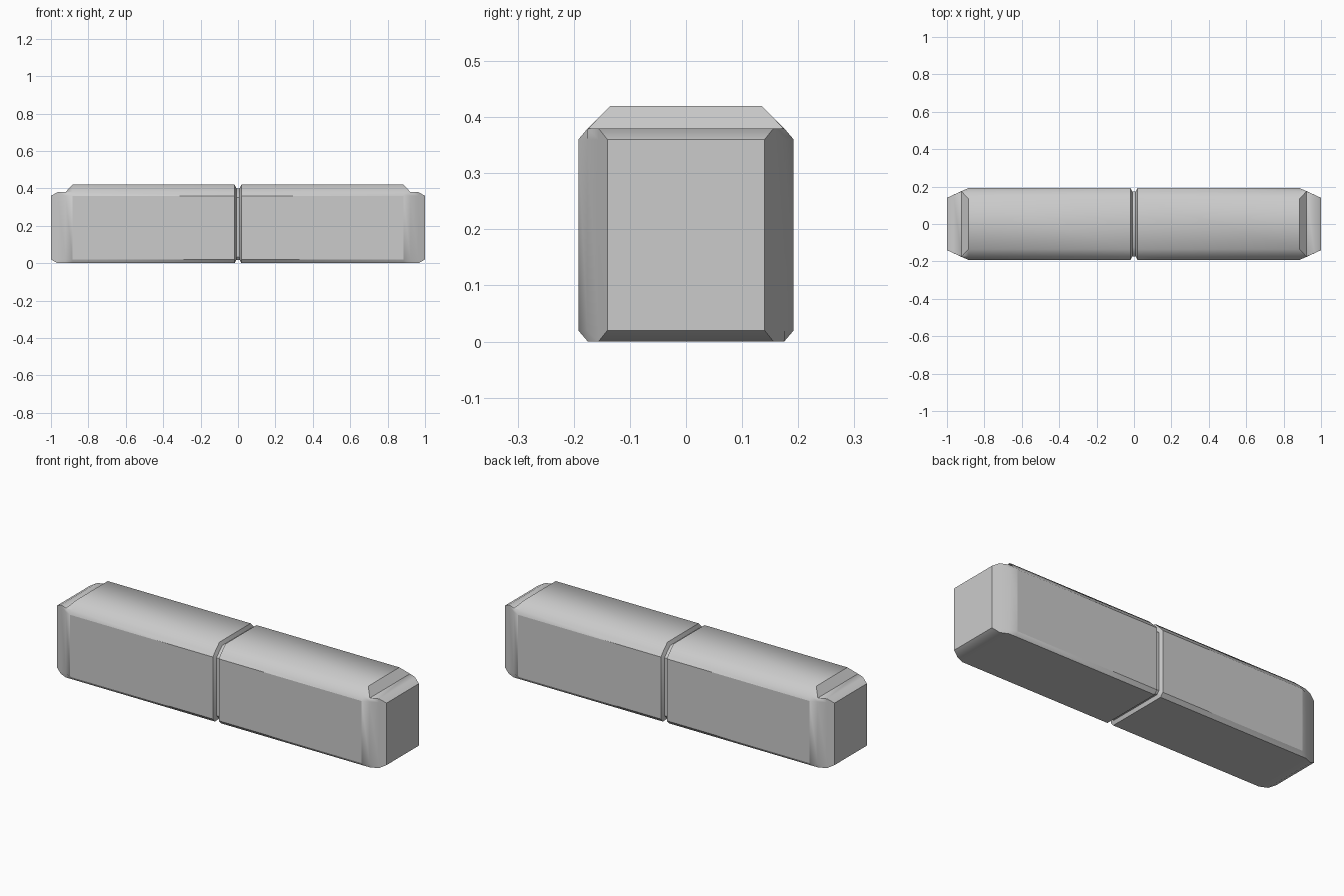
import bpy
import bmesh
from math import radians

cube = bpy.data.objects.get("Cube")
if cube:
    bpy.data.objects.remove(cube, do_unlink=True)

grey = bpy.data.materials.new("plain grey")
grey.use_nodes = True
colour = (0.6, 0.6, 0.6, 1)
grey.diffuse_color = colour
grey.node_tree.nodes["Principled BSDF"].inputs["Base Color"].default_value = colour

# Half cross-sections (y, z) from the underside up to the top
full = [(0.175, 0), (0.192, 0.02), (0.192, 0.36), (0.175, 0.38), (0.135, 0.42)]
groove = [(0.16, 0.018), (0.174, 0.034), (0.174, 0.352), (0.16, 0.366), (0.125, 0.4)]
shelf = [(0.175, 0), (0.176, 0.02), (0.176, 0.36), (0.175, 0.38), (0.174, 0.38)]
lip = [(0.156, 0), (0.156, 0.02), (0.156, 0.36), (0.156, 0.38), (0.156, 0.38)]
end = [(0.14, 0.02), (0.14, 0.02), (0.14, 0.36), (0.14, 0.36), (0.14, 0.36)]

# Stations along the right-hand half of the bar, mirrored for the other half
half = [(0.009, groove), (0.018, full), (0.885, full), (0.922, shelf),
        (0.965, lip), (1, end)]
stations = [(-x, s) for x, s in reversed(half)] + half

# Loft the grooved bar
bm = bmesh.new()
rings = []
for x, section in stations:
    loop = [(y, z) for y, z in section] + [(-y, z) for y, z in reversed(section)]
    rings.append([bm.verts.new((x, y, z)) for y, z in loop])
for a, b in zip(rings, rings[1:]):
    for i in range(len(a)):
        j = (i + 1) % len(a)
        bm.faces.new((a[i], a[j], b[j], b[i]))
bm.faces.new(rings[0])
bm.faces.new(rings[-1])
bmesh.ops.remove_doubles(bm, verts=bm.verts, dist=0.0002)
bmesh.ops.recalc_face_normals(bm, faces=bm.faces)

# Flat sides and ends, soft top and underside
bm.normal_update()
for face in bm.faces:
    face.smooth = max(abs(face.normal.x), abs(face.normal.y)) < 0.99
for edge in bm.edges:
    edge.smooth = edge.calc_face_angle(0) < radians(47)

mesh = bpy.data.meshes.new("grooved_bar")
bm.to_mesh(mesh)
bm.free()
mesh.materials.append(grey)
bar = bpy.data.objects.new("grooved_bar", mesh)
bpy.context.scene.collection.objects.link(bar)
